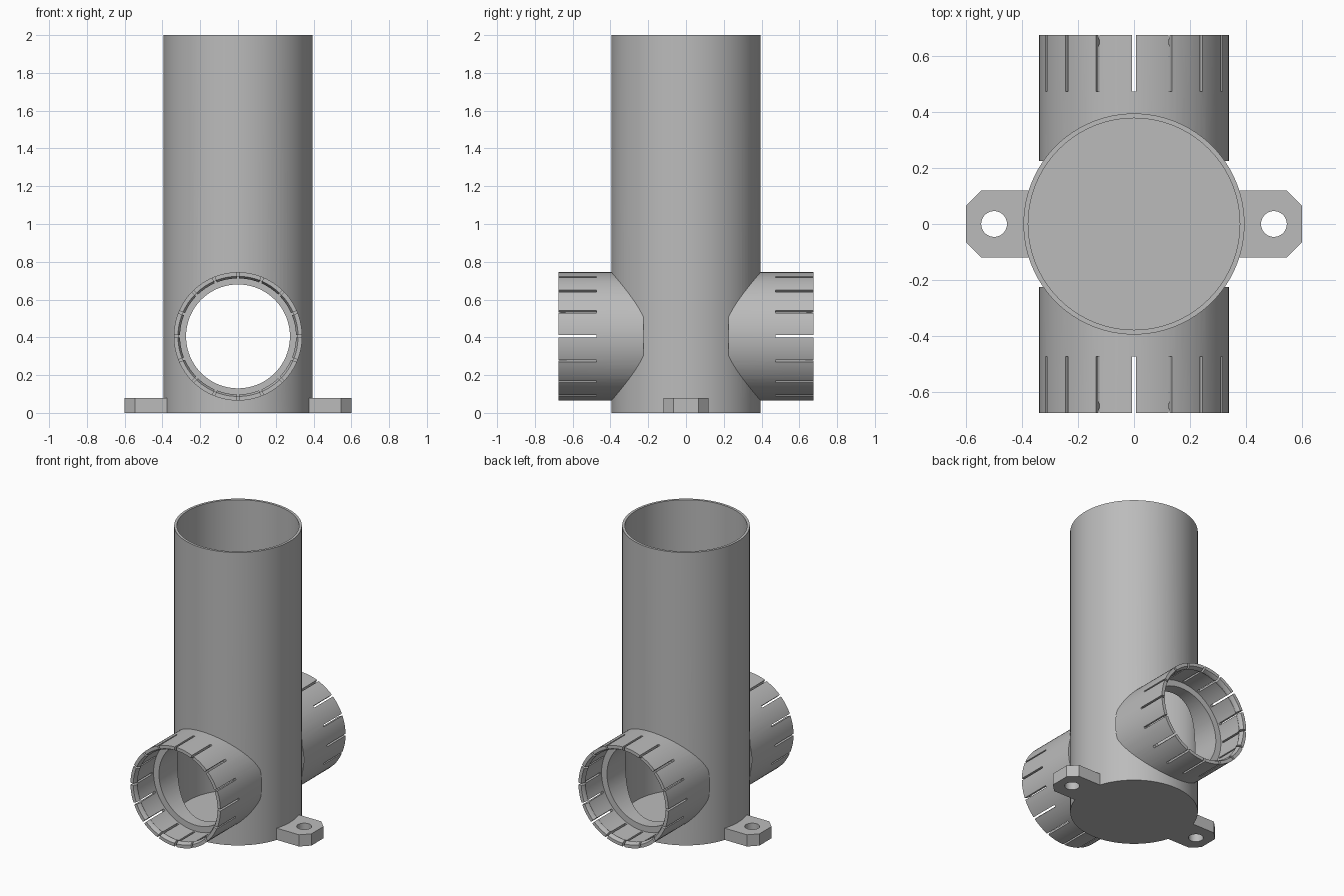
import bpy, bmesh
from math import pi, radians, cos, sin
from mathutils import Matrix, Vector

cube = bpy.data.objects.get("Cube")
if cube:
    bpy.data.objects.remove(cube, do_unlink=True)

OUTER, INNER, HEIGHT, FLOOR = 0.395, 0.378, 2.0, 0.02
AXIS_Z, BORE, SIDES, SLOTS = 0.405, 0.275, 96, 16

grey = bpy.data.materials.new("plain grey")
grey.use_nodes = True
colour = (0.5, 0.5, 0.5, 1)
grey.diffuse_color = colour
grey.node_tree.nodes["Principled BSDF"].inputs["Base Color"].default_value = colour


def make(name, bm, matrix=Matrix()):
    bmesh.ops.transform(bm, matrix=matrix, verts=bm.verts)
    bmesh.ops.recalc_face_normals(bm, faces=bm.faces)
    mesh = bpy.data.meshes.new(name)
    bm.to_mesh(mesh)
    bm.free()
    mesh.materials.append(grey)
    obj = bpy.data.objects.new(name, mesh)
    bpy.context.collection.objects.link(obj)
    return obj


def lathe(name, profile, matrix=Matrix()):
    """Revolve a closed (radius, height) outline about the z axis."""
    bm = bmesh.new()
    verts = [bm.verts.new((r, 0, z)) for r, z in profile]
    edges = [bm.edges.new((v, verts[i - 1])) for i, v in enumerate(verts)
             if v.co.x + verts[i - 1].co.x > 0]
    bmesh.ops.spin(bm, geom=verts + edges, axis=(0, 0, 1), cent=(0, 0, 0),
                   angle=2 * pi, steps=SIDES, use_duplicate=False)
    bmesh.ops.remove_doubles(bm, verts=bm.verts, dist=1e-5)
    return make(name, bm, matrix)


def rod(name, radius, low, high, matrix=Matrix()):
    return lathe(name, [(0, low), (radius, low), (radius, high), (0, high)], matrix)


def cut(obj, *cutters):
    bpy.context.view_layer.objects.active = obj
    for cutter in cutters:
        mod = obj.modifiers.new("cut", 'BOOLEAN')
        mod.operation, mod.solver, mod.object = 'DIFFERENCE', 'EXACT', cutter
        bpy.ops.object.modifier_apply(modifier=mod.name)
        bpy.data.objects.remove(cutter, do_unlink=True)


def smooth(obj):
    bpy.ops.object.select_all(action='DESELECT')
    obj.select_set(True)
    bpy.context.view_layer.objects.active = obj
    bpy.ops.object.shade_smooth_by_angle(angle=radians(30))


def facing(side):
    """Turn the z axis to the front (1) or the back (-1) at pipe height."""
    return Matrix.Translation((0, 0, AXIS_Z)) @ Matrix.Rotation(side * pi / 2, 4, 'X')


# Upright tube with a closed floor and a bore from front to back
tube = lathe("upright_tube", [(0, 0), (OUTER, 0), (OUTER, HEIGHT),
                              (INNER, HEIGHT), (INNER, FLOOR), (0, FLOOR)])
cut(tube, rod("bore_cutter", BORE, -1, 1, facing(1)))
smooth(tube)

# Pipe sockets with an inner stop, a snap lip and slotted ends
socket_outline = [(BORE, 0.225), (0.34, 0.225), (0.34, 0.675), (0.318, 0.675),
                  (0.307, 0.655), (0.307, 0.645), (0.316, 0.63),
                  (0.316, 0.46), (BORE, 0.46)]
for side, name in ((1, "front_socket"), (-1, "back_socket")):
    socket = lathe(name, socket_outline, facing(side))
    bm = bmesh.new()
    for i in range(SLOTS):
        place = (Matrix.Rotation(2 * pi * i / SLOTS, 4, 'Z')
                 @ Matrix.Translation((0.325, 0, 0.575))
                 @ Matrix.Diagonal((0.07, 0.013, 0.2 + 0.002, 1)))
        bmesh.ops.create_cube(bm, size=1, matrix=place)
    slots = make("slot_cutter", bm, facing(side))
    cut(socket, rod("tube_cutter", 0.385, -1, 3), slots)
    smooth(socket)

# Mounting tabs with clipped corners and a screw hole
for side, name in ((1, "left_tab"), (-1, "right_tab")):
    bm = bmesh.new()
    outline = [(0.3, -0.12), (0.545, -0.12), (0.6, -0.065),
               (0.6, 0.065), (0.545, 0.12), (0.3, 0.12)]
    face = bm.faces.new([bm.verts.new((side * x, y, 0)) for x, y in outline])
    top = bmesh.ops.extrude_face_region(bm, geom=[face])["geom"]
    bmesh.ops.translate(bm, vec=(0, 0, 0.08),
                        verts=[v for v in top if isinstance(v, bmesh.types.BMVert)])
    tab = make(name, bm)
    cut(tab, rod("hole_cutter", 0.046, -1, 1, Matrix.Translation((side * 0.5, 0, 0))),
        rod("tube_cutter", 0.385, -1, 3))
    smooth(tab)
